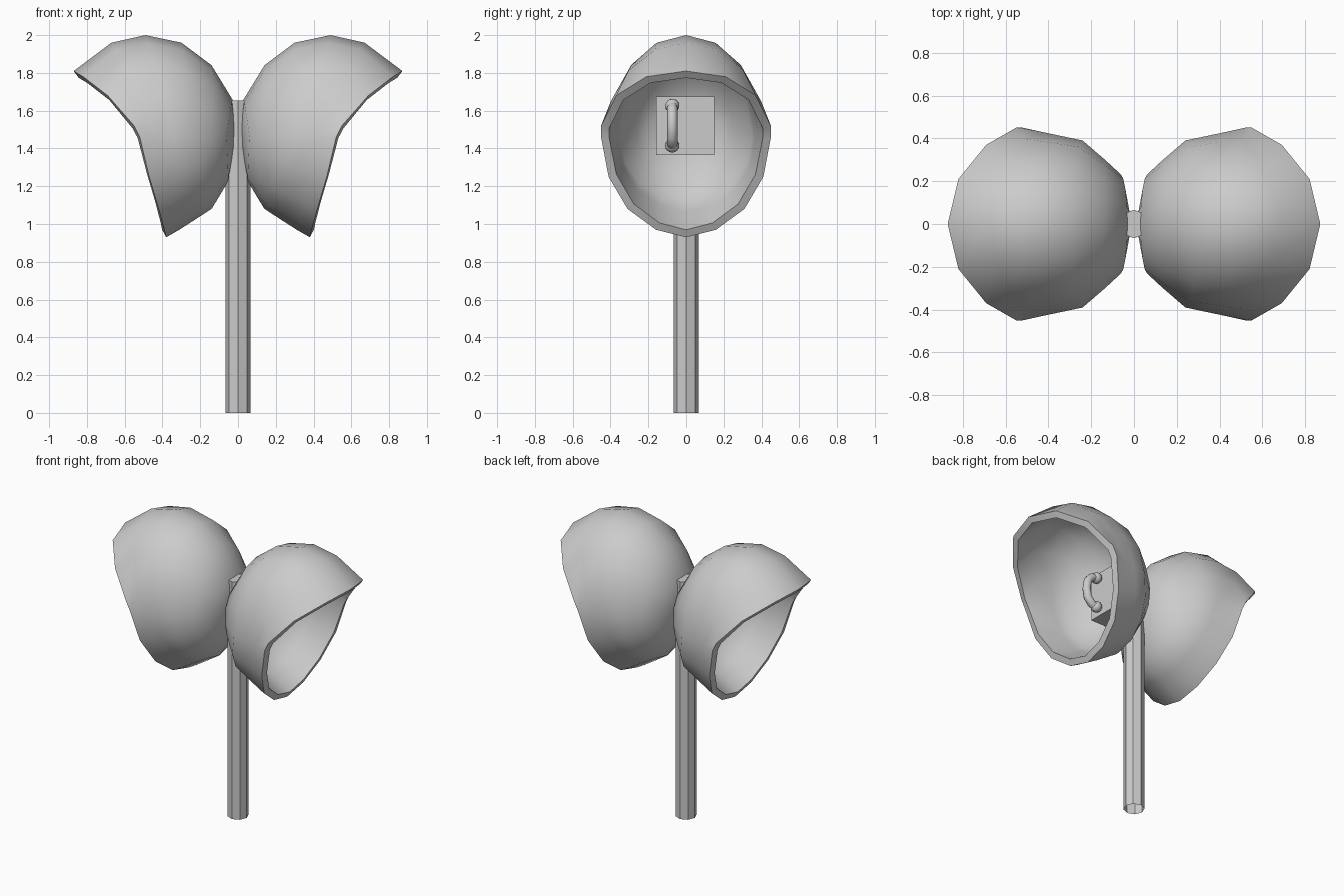
import bpy, bmesh
from math import sin, cos, radians, pi
from mathutils import Vector, Matrix

if "Cube" in bpy.data.objects:
    bpy.data.objects.remove(bpy.data.objects["Cube"])

CZ = 1.46  # height of the hood centre
N = 16     # spokes around each hood

# Hood profiles from the back pole towards the rim: (x, radius)
TOP = [(.03, .20), (.14, .38), (.30, .50), (.49, .54), (.67, .50)]
SIDE = [(.06, .23), (.13, .295), (.24, .39), (.34, .411), (.43, .43)]
BOTTOM = [(.05, .23), (.10, .315), (.14, .38), (.22, .432), (.31, .49)]
# Rim from the top tip down to the lowest point, one half: (x, y, z)
RIM = [(.87, 0, 1.81), (.82, .21, 1.78), (.69, .37, 1.68), (.55, .45, 1.52), (.52, .45, 1.46),
       (.47, .41, 1.25), (.42, .31, 1.08), (.39, .16, .97), (.38, 0, .93)]


def finish(name, bm, turn):
    """Turn a bmesh into an object, rotated about the post if asked."""
    bm.transform(Matrix.Rotation(turn, 4, 'Z'))
    me = bpy.data.meshes.new(name)
    bm.to_mesh(me)
    bm.free()
    ob = bpy.data.objects.new(name, me)
    bpy.context.collection.objects.link(ob)
    return ob


def smooth(ob, angle):
    bpy.ops.object.select_all(action='DESELECT')
    ob.select_set(True)
    bpy.context.view_layer.objects.active = ob
    bpy.ops.object.shade_smooth_by_angle(angle=radians(angle))


def hood_point(ring, k):
    if ring == len(TOP):
        x, y, z = RIM[min(k, N - k)]
        return Vector((x, y if k <= N // 2 else -y, z))
    a = 2 * pi * k / N
    end = TOP if cos(a) > 0 else BOTTOM
    w = abs(cos(a)) ** 1.2
    x = SIDE[ring][0] * (1 - w) + end[ring][0] * w
    return Vector((x, SIDE[ring][1] * sin(a), CZ + end[ring][1] * cos(a)))


# Egg-shaped hood shell with a thick rim
def make_hood(name, turn):
    bm = bmesh.new()
    pole = bm.verts.new((.01, 0, CZ))
    rings = [[bm.verts.new(hood_point(r, k)) for k in range(N)] for r in range(len(TOP) + 1)]
    for i in range(N):
        j = (i + 1) % N
        bm.faces.new((pole, rings[0][i], rings[0][j]))
        for a, b in zip(rings, rings[1:]):
            bm.faces.new((a[i], b[i], b[j], a[j]))
    bm.normal_update()
    bm.faces.ensure_lookup_table()
    if bm.faces[0].normal.x > 0:
        bmesh.ops.reverse_faces(bm, faces=bm.faces[:])
    ob = finish(name, bm, turn)
    mod = ob.modifiers.new("thickness", 'SOLIDIFY')
    mod.thickness = .045
    mod.offset = -1
    bpy.context.view_layer.objects.active = ob
    bpy.ops.object.modifier_apply(modifier=mod.name)
    smooth(ob, 50)


# Box of the telephone at the back of the hood
def make_box(name, turn):
    bm = bmesh.new()
    size = Matrix.Diagonal((.12, .31, .31, 1))
    bmesh.ops.create_cube(bm, size=1, matrix=Matrix.Translation((.16, -.003, 1.52)) @ size)
    finish(name, bm, turn)


# Handset: bowed round grip with a rounded knob at each end
def make_handset(name, turn):
    bm = bmesh.new()
    path = [(.25, 1.415), (.29, 1.425), (.32, 1.46), (.33, 1.52),
            (.32, 1.58), (.29, 1.615), (.25, 1.625)]
    pts = [Vector((x, -.073, z)) for x, z in path]
    rings = []
    for i, p in enumerate(pts):
        t = (pts[min(i + 1, 6)] - pts[max(i - 1, 0)]).normalized()
        u = Vector((0, 1, 0))
        v = t.cross(u)
        rings.append([bm.verts.new(p + .027 * (u * cos(k * pi / 5) + v * sin(k * pi / 5)))
                      for k in range(10)])
    for a, b in zip(rings, rings[1:]):
        for k in range(10):
            bm.faces.new((a[k], a[k - 1], b[k - 1], b[k]))
    for p in (pts[0], pts[-1]):
        bmesh.ops.create_uvsphere(bm, u_segments=12, v_segments=8, radius=.037,
                                  matrix=Matrix.Translation(p))
    bmesh.ops.recalc_face_normals(bm, faces=bm.faces[:])
    smooth(finish(name, bm, turn), 60)


# Octagonal post, closed on top and open at the foot
bm = bmesh.new()
bmesh.ops.create_cone(bm, cap_ends=True, segments=8, radius1=.067, radius2=.067,
                      depth=1.655, matrix=Matrix.Translation((0, 0, 1.655 / 2)))
foot = [f for f in bm.faces if f.calc_center_median().z < .01]
bmesh.ops.delete(bm, geom=foot, context='FACES_ONLY')
finish("post", bm, 0)

# Two identical booths back to back
for side, turn in (("right", 0), ("left", pi)):
    make_hood("hood_" + side, turn)
    make_box("phone_box_" + side, turn)
    make_handset("handset_" + side, turn)
